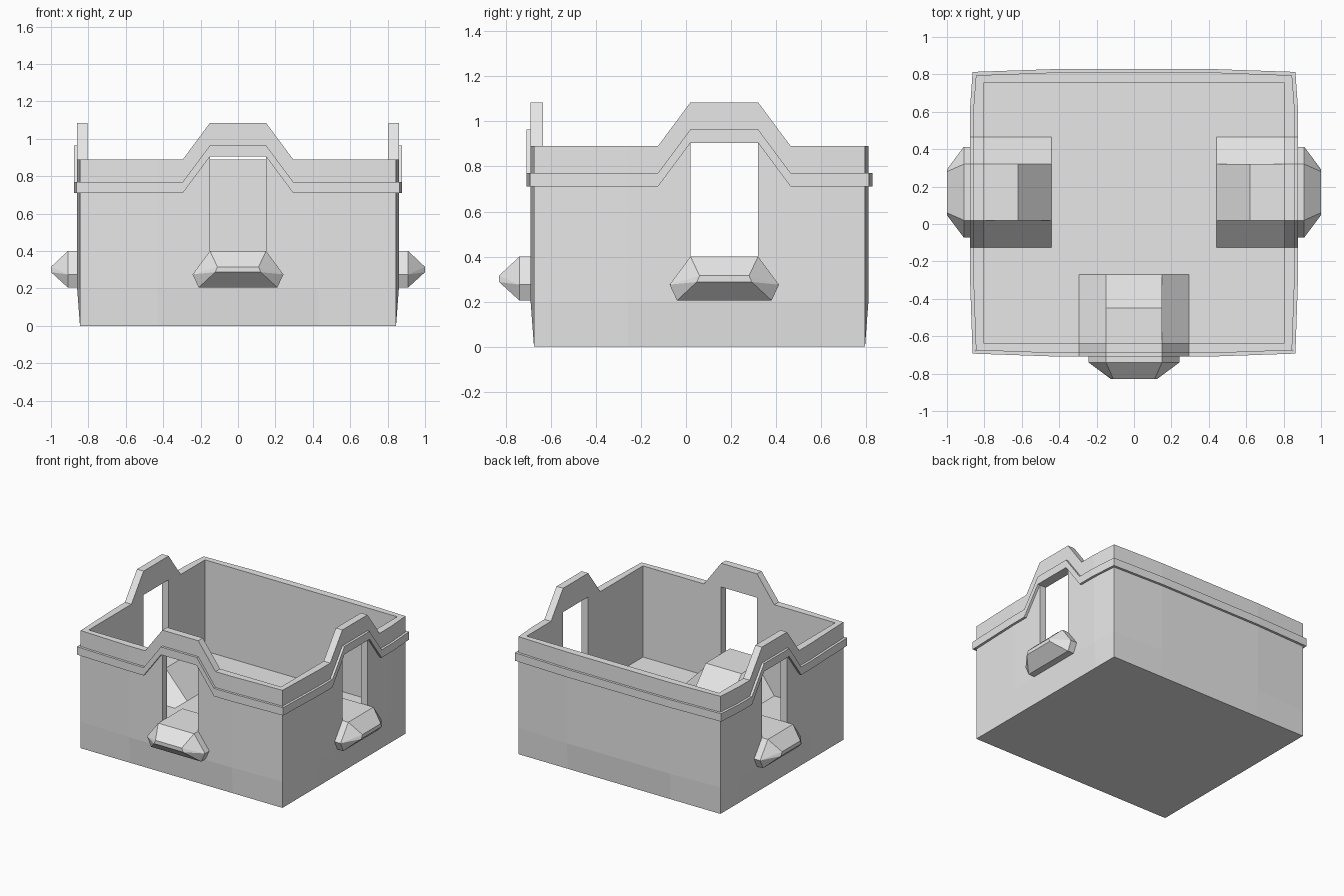
import bpy
import bmesh
from mathutils import Vector, Matrix

cube = bpy.data.objects.get("Cube")
if cube:
    bpy.data.objects.remove(cube)

stone = bpy.data.materials.new("pale_grey_stone")
stone.use_nodes = True
GREY = (0.8, 0.8, 0.8, 1)
stone.diffuse_color = GREY
stone.node_tree.nodes["Principled BSDF"].inputs["Base Color"].default_value = GREY

PIVOT = Vector((0, 0.17, 0))
DIST = [0.86, 0.86, 0.64, 0.86]       # front, right, back, left wall distances
SIDES = ["front", "left", "back", "right"]
BULGE, THICK = 0.015, 0.055
FLOOR, SILL, HEAD = 0.2, 0.4, 0.905
WIN, FOOT, MID = 0.15, 0.295, 0.43    # half widths: opening, raised part, flat bulge


def place(side, u, d, z):
    """Wall coordinates (along, outward, up) to world."""
    return PIVOT + Matrix.Rotation(side * 1.5707963, 3, 'Z') @ Vector((u, -d, z))


def finish(name, bm, recalc=False):
    bmesh.ops.remove_doubles(bm, verts=bm.verts, dist=0.0005)
    if recalc:
        bmesh.ops.recalc_face_normals(bm, faces=bm.faces)
    mesh = bpy.data.meshes.new(name)
    bm.to_mesh(mesh)
    bm.free()
    mesh.materials.append(stone)
    obj = bpy.data.objects.new(name, mesh)
    bpy.context.collection.objects.link(obj)


def face(bm, pts, flip=False):
    bm.faces.new([bm.verts.new(p) for p in (pts[::-1] if flip else pts)])


def rise(side, u):
    """Height added over the openings; the back wall stays level."""
    if side == 2:
        return 0
    return 0.195 * min(1, max(0, (FOOT - abs(u)) / (FOOT - WIN)))


def columns(side, grow=0.0):
    """Positions along one wall, corner to corner."""
    lo = -DIST[side - 1] + BULGE - grow
    hi = DIST[(side + 1) % 4] - BULGE + grow
    return [lo, -MID, -FOOT, -WIN, WIN, FOOT, MID, hi]


# Walls with bulging outer faces, raised parts and openings
bm = bmesh.new()
for s in range(4):
    cols = columns(s)
    lo, hi = cols[0], cols[-1]

    def outer(u, z):
        bulge = BULGE if z > 0 and lo < u < hi else 0
        return place(s, u, DIST[s] - BULGE + bulge, z)

    def inner(u, z):
        u = min(max(u, lo + THICK - BULGE), hi - THICK + BULGE)
        return place(s, u, DIST[s] - THICK, z)

    for a, b in zip(cols, cols[1:]):
        ta, tb = 0.89 + rise(s, a), 0.89 + rise(s, b)
        opening = s != 2 and a == -WIN
        spans = [(FLOOR, SILL), (HEAD, None)] if opening else [(FLOOR, None)]
        face(bm, [outer(a, 0), outer(b, 0), outer(b, FLOOR), outer(a, FLOOR)])
        for z0, z1 in spans:
            za, zb = (z1, z1) if z1 else (ta, tb)
            for skin, flip in ((outer, False), (inner, True)):
                face(bm, [skin(a, z0), skin(b, z0), skin(b, zb), skin(a, za)], flip)
        face(bm, [outer(a, ta), outer(b, tb), inner(b, tb), inner(a, ta)])
        if opening:
            for z, flip in ((SILL, False), (HEAD, True)):
                face(bm, [outer(a, z), outer(b, z), inner(b, z), inner(a, z)], flip)
            for u, flip in ((a, False), (b, True)):
                face(bm, [outer(u, SILL), inner(u, SILL), inner(u, HEAD), outer(u, HEAD)], flip)

# Underside and inner floor
for inset, z, flip in ((BULGE, 0, True), (THICK, FLOOR, False)):
    ring = [place(s, -DIST[s - 1] + inset, DIST[s] - inset, z) for s in range(4)]
    face(bm, ring, flip)
finish("walls_and_floor", bm)

# Raised band following the wall tops
bm = bmesh.new()
OUT = 0.018
for s in range(4):
    cols = columns(s, OUT)
    for a, b in zip(cols, cols[1:]):
        loops = []
        for u in (a, b):
            corner = u in (cols[0], cols[-1])
            d = DIST[s] + OUT - (BULGE if corner else 0)
            back = d - OUT - 0.01
            ub = u * 0.965 if corner else u
            z0, z1 = 0.71 + rise(s, u), 0.77 + rise(s, u)
            loops.append([place(s, u, d, z0), place(s, u, d, z1),
                          place(s, ub, back, z1), place(s, ub, back, z0)])
        p, q = loops
        for i in range(3):
            j = i + 1
            face(bm, [p[i], q[i], q[j], p[j]])
        face(bm, [p[3], q[3], q[0], p[0]])
finish("wall_band", bm)

for s in (0, 1, 3):
    # Ledge outside each opening, tapering to a narrow tip
    bm = bmesh.new()
    ring = [(WIN, SILL), (0.243, 0.275), (0.21, 0.205)]
    pts = [(u, d, z) for u, z in ring for d in (0.83, 0.91)]
    pts += [(0.11, 1.0, 0.315), (0.122, 1.0, 0.287)]
    for u, d, z in pts:
        for m in (-1, 1):
            bm.verts.new(place(s, m * u, d, z))
    bmesh.ops.convex_hull(bm, input=bm.verts)
    bmesh.ops.dissolve_limit(bm, angle_limit=0.02, verts=bm.verts, edges=bm.edges)
    finish(SIDES[s] + "_ledge", bm, True)

    # Sloped landing inside each opening
    bm = bmesh.new()
    near, crest, toe = DIST[s] - THICK, 0.62, 0.44

    def half(m):
        return [place(s, m * WIN, toe, FLOOR), place(s, m * FOOT, toe, FLOOR),
                place(s, m * FOOT, near, FLOOR), place(s, m * WIN, near, SILL),
                place(s, m * WIN, crest, SILL)]

    l, r = half(-1), half(1)
    face(bm, l)
    face(bm, r, True)
    face(bm, [l[0], l[4], r[4], r[0]])
    face(bm, [l[4], l[3], r[3], r[4]])
    face(bm, [l[3], l[2], r[2], r[3]])
    face(bm, [l[2], l[1], l[0], r[0], r[1], r[2]])
    finish(SIDES[s] + "_landing", bm, True)
